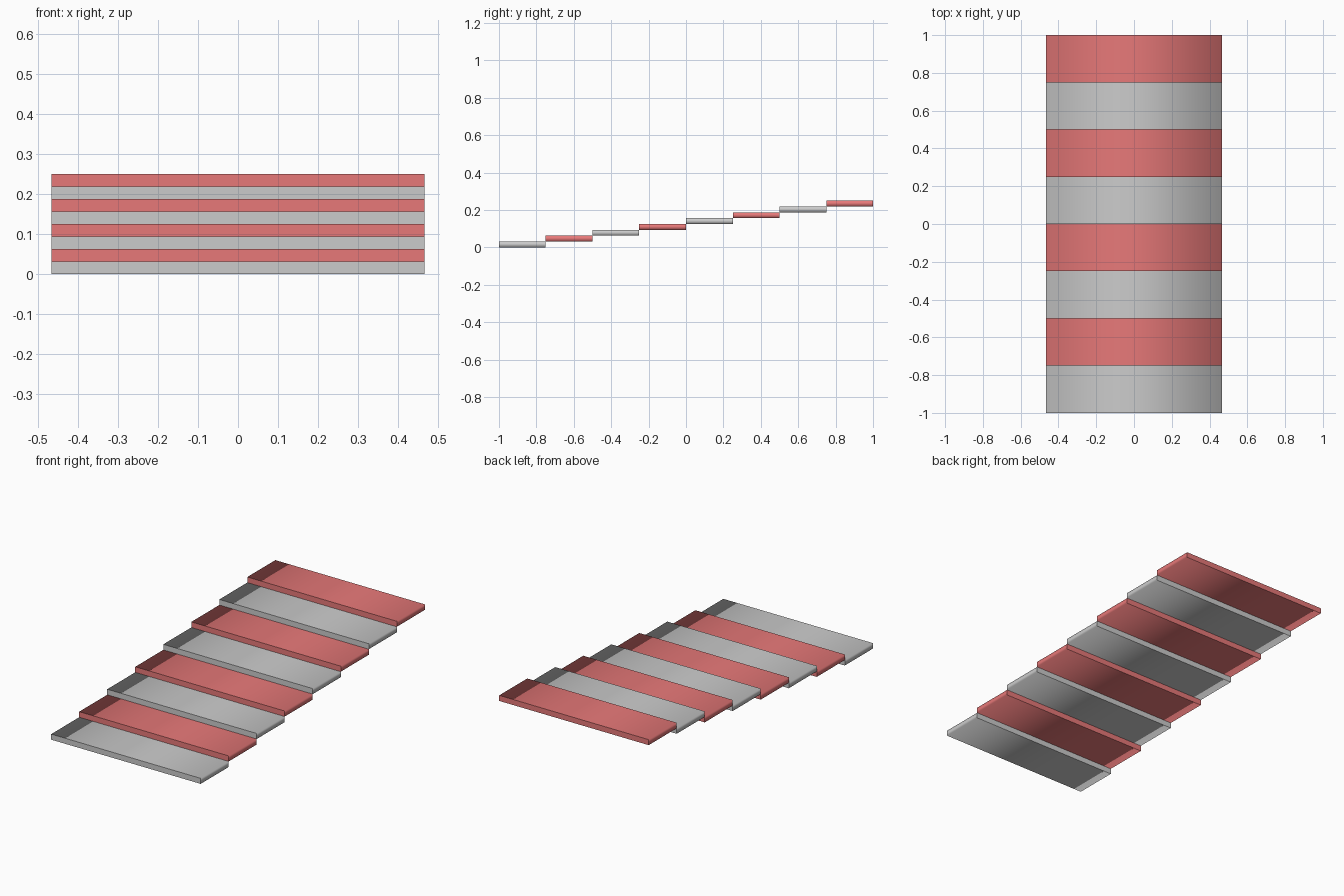
import bpy, bmesh

if "Cube" in bpy.data.objects:
    bpy.data.objects.remove(bpy.data.objects["Cube"])

STEPS = 8
WIDTH, DEPTH, RISE = 0.934, 0.25, 0.03125

red = bpy.data.materials.new("red")
red.diffuse_color = (0.8, 0.19, 0.19, 1)
red.use_nodes = True
red.node_tree.nodes["Principled BSDF"].inputs["Base Color"].default_value = red.diffuse_color


def make_step(i):
    # one solid slab, rounded in shading across its width with crisp front and back
    bm = bmesh.new()
    bmesh.ops.create_cube(bm, size=1)
    bmesh.ops.scale(bm, vec=(WIDTH, DEPTH, RISE), verts=bm.verts)
    for f in bm.faces:
        f.smooth = True
        if abs(f.normal.y) > 0.9:
            for e in f.edges:
                e.smooth = False
    mesh = bpy.data.meshes.new(f"step_{i + 1}")
    bm.to_mesh(mesh)
    bm.free()
    step = bpy.data.objects.new(f"step_{i + 1}", mesh)
    step.location = (0, -1 + DEPTH * (i + 0.5), RISE * (i + 0.5))
    bpy.context.collection.objects.link(step)
    # every second step is red
    if i % 2:
        mesh.materials.append(red)


# flight of steps rising towards the back
for i in range(STEPS):
    make_step(i)
